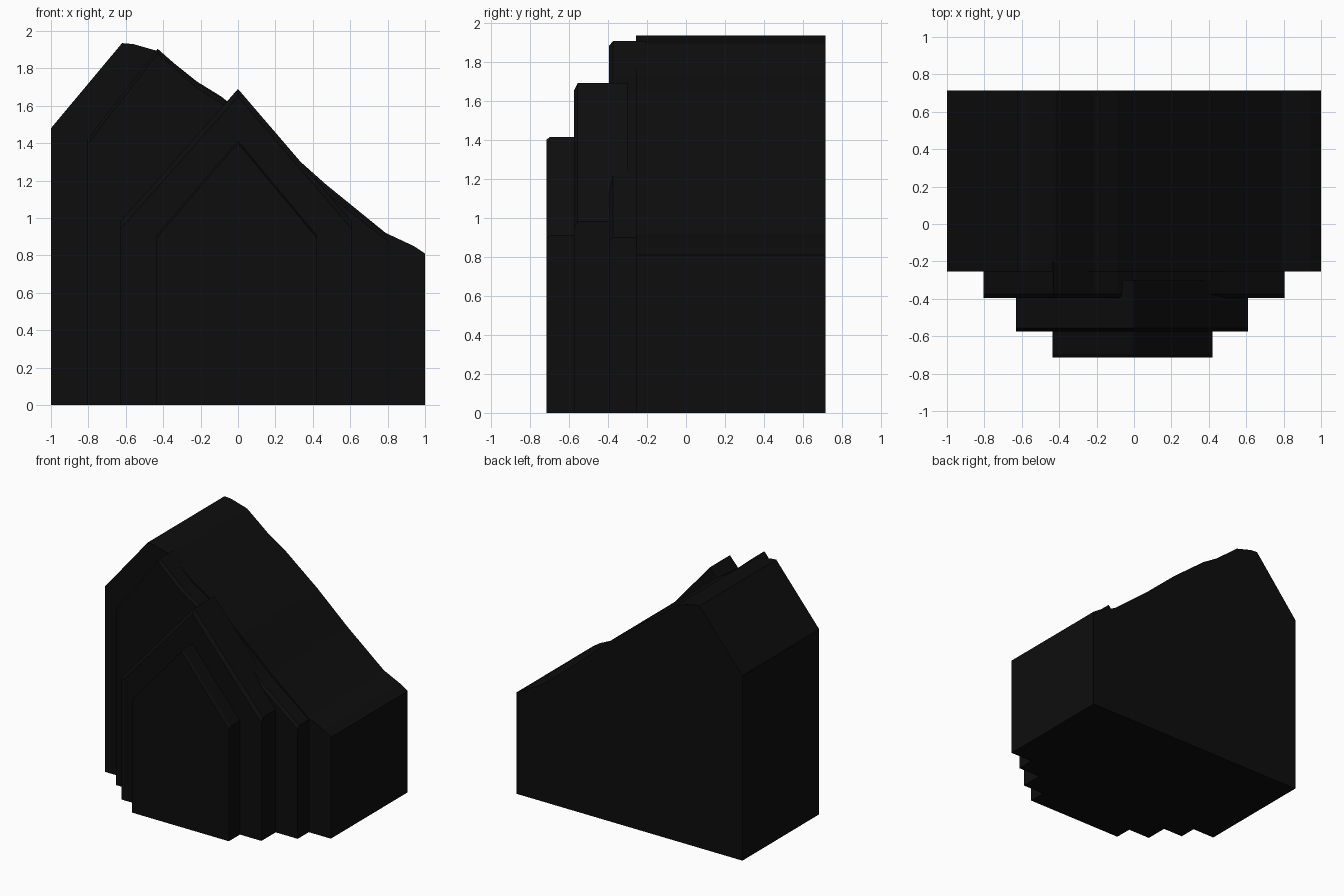
import bpy
import bmesh

cube = bpy.data.objects.get("Cube")
if cube:
    bpy.data.objects.remove(cube, do_unlink=True)

# Near-black material
black = bpy.data.materials.new("soft_black")
black.use_nodes = True
colour = (0.004, 0.004, 0.004, 1)
black.diffuse_color = colour
black.node_tree.nodes["Principled BSDF"].inputs["Base Color"].default_value = colour


def gable_block(name, roof, front, back, drop=0.0):
    """Extrude a roofline standing on the ground, with a lowered front lip."""
    outline = [(roof[0][0], 0)] + roof + [(roof[-1][0], 0)]
    bm = bmesh.new()
    rings = []
    for y, lower in ((front, drop), (front + 0.02, 0), (back, 0)):
        rings.append([bm.verts.new((x, y, max(0, z - lower))) for x, z in outline])
    bm.faces.new(rings[0])
    bm.faces.new(rings[-1])
    n = len(outline)
    for a, b in zip(rings, rings[1:]):
        for i in range(n):
            j = (i + 1) % n
            bm.faces.new((a[i], a[j], b[j], b[i]))
    bmesh.ops.recalc_face_normals(bm, faces=bm.faces)
    mesh = bpy.data.meshes.new(name)
    bm.to_mesh(mesh)
    bm.free()
    mesh.materials.append(black)
    obj = bpy.data.objects.new(name, mesh)
    bpy.context.collection.objects.link(obj)
    return obj


# Main hall with one long sweeping roof
gable_block("main_hall",
            [(-1, 1.48), (-0.62, 1.935), (-0.56, 1.93), (-0.42, 1.89),
             (-0.22, 1.73), (-0.09, 1.65), (0.2, 1.42), (0.47, 1.18),
             (0.79, 0.92), (0.94, 0.85), (1, 0.81)],
            -0.255, 0.715)

# Stepped gables in front, each smaller than the one behind
gable_block("rear_gable",
            [(-0.805, 1.42), (-0.43, 1.905), (-0.22, 1.72), (-0.09, 1.64),
             (0.2, 1.4), (0.47, 1.16), (0.805, 0.9)],
            -0.395, -0.2, 0.025)
gable_block("middle_gable",
            [(-0.63, 0.98), (0, 1.69), (0.61, 0.98)],
            -0.575, -0.3, 0.04)
gable_block("front_gable",
            [(-0.435, 0.91), (0, 1.415), (0.42, 0.91)],
            -0.715, -0.5, 0.015)
